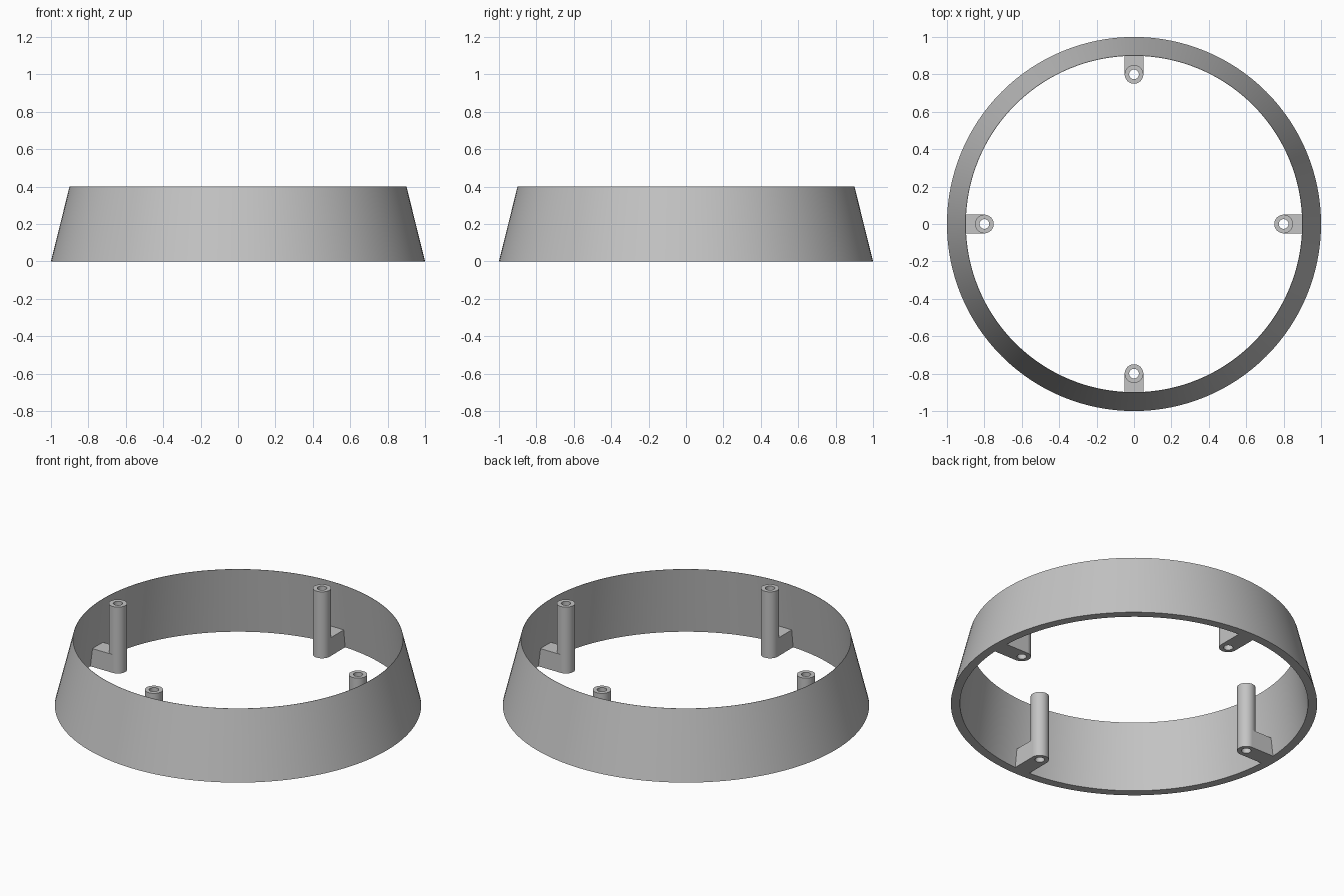
import bpy
import bmesh
from math import cos, sin, pi, radians

# Remove the default cube
cube = bpy.data.objects.get("Cube")
if cube:
    bpy.data.objects.remove(cube, do_unlink=True)

HEIGHT = 0.4
POST_DISTANCE = 0.8
POST_RADIUS = 0.05
HOLE_RADIUS = 0.026
BRACKET_HEIGHT = 0.11

grey = bpy.data.materials.new("plain grey")
grey.use_nodes = True
colour = (0.55, 0.55, 0.55, 1)
grey.diffuse_color = colour
grey.node_tree.nodes["Principled BSDF"].inputs["Base Color"].default_value = colour


def finish(name, bm):
    """Turn a bmesh into a shaded, coloured object."""
    bmesh.ops.recalc_face_normals(bm, faces=bm.faces)
    mesh = bpy.data.meshes.new(name)
    bm.to_mesh(mesh)
    bm.free()
    mesh.materials.append(grey)
    obj = bpy.data.objects.new(name, mesh)
    bpy.context.collection.objects.link(obj)
    bpy.ops.object.select_all(action='DESELECT')
    obj.select_set(True)
    bpy.context.view_layer.objects.active = obj
    bpy.ops.object.shade_smooth_by_angle(angle=radians(30))
    return obj


def lathe(name, profile, segments):
    """Revolve a closed (radius, height) profile around z."""
    bm = bmesh.new()
    rings = []
    for i in range(segments):
        a = 2 * pi * i / segments
        rings.append([bm.verts.new((r * cos(a), r * sin(a), z)) for r, z in profile])
    count = len(profile)
    for i in range(segments):
        here, after = rings[i], rings[(i + 1) % segments]
        for j in range(count):
            k = (j + 1) % count
            bm.faces.new((here[j], after[j], after[k], here[k]))
    return finish(name, bm)


def bracket(name):
    """Block from the post to the wall, hollowed to fit the post."""
    bm = bmesh.new()
    steps = 16
    arc = [pi / 2 - pi * i / steps for i in range(steps + 1)]

    def outline(z, reach):
        points = [(POST_DISTANCE + POST_RADIUS * cos(a), POST_RADIUS * sin(a)) for a in arc]
        points += [(reach, -POST_RADIUS), (reach, POST_RADIUS)]
        return [bm.verts.new((x, y, z)) for x, y in points]

    low = outline(0, 0.952)
    high = outline(BRACKET_HEIGHT, 0.94)
    bm.faces.new(low)
    bm.faces.new(high)
    for i in range(len(low)):
        j = (i + 1) % len(low)
        bm.faces.new((low[i], low[j], high[j], high[i]))
    return finish(name, bm)


# Tapered wall, thick at the foot and narrowing to a thin top edge
lathe("tapered_ring", [(1, 0), (0.901, HEIGHT), (0.899, HEIGHT), (0.95, 0)], 128)

# Four hollow posts, each joined to the wall by a bracket
tube = [(POST_RADIUS, 0), (POST_RADIUS, HEIGHT), (HOLE_RADIUS, HEIGHT), (HOLE_RADIUS, 0)]
for i, side in enumerate(("left", "back", "right", "front")):
    angle = i * pi / 2
    post = lathe(side + "_post", tube, 32)
    post.location = (POST_DISTANCE * cos(angle), POST_DISTANCE * sin(angle), 0)
    arm = bracket(side + "_bracket")
    arm.rotation_euler.z = angle
